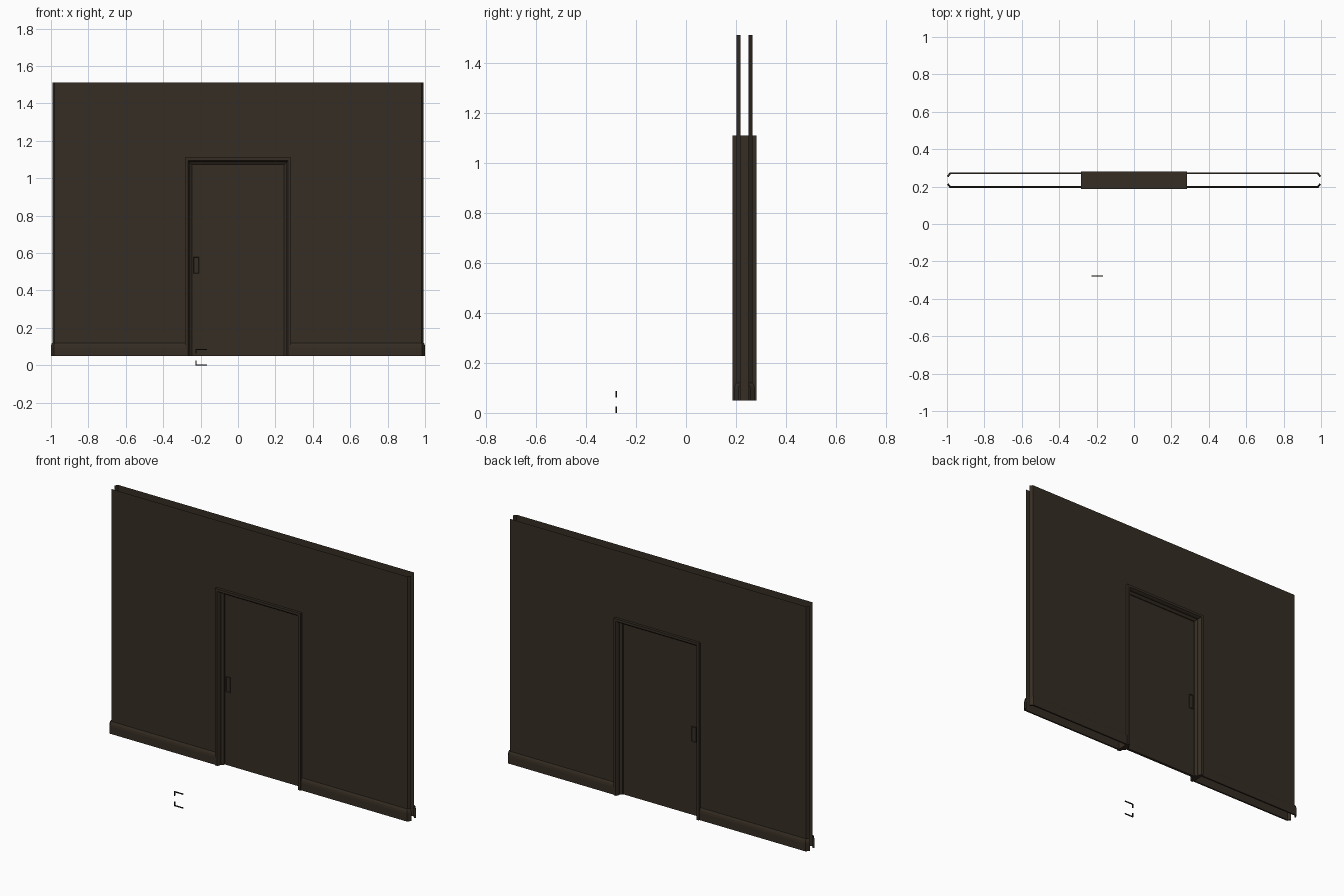
import bpy, bmesh

if "Cube" in bpy.data.objects:
    bpy.data.objects.remove(bpy.data.objects["Cube"])

WALL_Y = 0.234   # middle plane of the wall
FLOOR = 0.05


def material(name, rgb):
    m = bpy.data.materials.new(name)
    m.use_nodes = True
    col = (*rgb, 1)
    m.diffuse_color = col
    bsdf = m.node_tree.nodes["Principled BSDF"]
    bsdf.inputs["Base Color"].default_value = col
    bsdf.inputs["Roughness"].default_value = 0.8
    return m


brown = material("dark brown", (0.036, 0.026, 0.017))
black = material("near black", (0.012, 0.010, 0.007))


def finish(bm, name, mat, mirror=(False, False), y=WALL_Y):
    me = bpy.data.meshes.new(name)
    bm.to_mesh(me)
    bm.free()
    me.materials.append(mat)
    ob = bpy.data.objects.new(name, me)
    ob.location.y = y
    bpy.context.collection.objects.link(ob)
    if any(mirror):
        mod = ob.modifiers.new("Mirror", 'MIRROR')
        mod.use_axis = (*mirror, False)
    return ob


def sheet(rows, skip=()):
    """Quads between successive rows of points."""
    bm = bmesh.new()
    v = [[bm.verts.new(p) for p in row] for row in rows]
    for r in range(len(v) - 1):
        for c in range(len(v[r]) - 1):
            if (r, c) not in skip:
                bm.faces.new((v[r][c], v[r][c + 1], v[r + 1][c + 1], v[r + 1][c]))
    loose = [p for p in bm.verts if not p.link_faces]
    bmesh.ops.delete(bm, geom=loose, context='VERTS')
    return bm


def box(bm, lo, hi):
    verts = bmesh.ops.create_cube(bm, size=1)["verts"]
    for p in verts:
        p.co = [(a + b) / 2 + (b - a) * t for a, b, t in zip(lo, hi, p.co)]
    return verts


# Wall panels: open sheets with turned-in ends and a doorway
plan = [(0, -0.032), (0.27, -0.032), (0.98, -0.032), (0.992, -0.016)]
rows = [[(x, y, z) for x, y in plan] for z in (FLOOR, 1.097, 1.512)]
finish(sheet(rows, skip={(0, 0)}), "wall_panels", brown, (True, True))

# Baseboards with a rounded top, following the turned-in ends
profile = [(0, FLOOR), (0.01, FLOOR), (0.01, 0.095), (0.008, 0.108),
           (0.004, 0.117), (0, 0.12)]
rows = [[(0.28, -0.032 - d, z), (0.98 + d / 2, -0.032 - d, z),
         (0.992 + 0.8 * d, -0.016 - 0.6 * d, z)] for d, z in profile]
finish(sheet(rows), "baseboards", brown, (True, True))

# Door frame: stepped moulding swept up the jamb and across the head
moulding = [(0.246, 0), (0.246, -0.014), (0.26, -0.024), (0.26, -0.036),
            (0.268, -0.048), (0.283, -0.048), (0.283, 0)]
rows = [[(w, d, FLOOR) for w, d in moulding],
        [(w, d, 0.827 + w) for w, d in moulding],
        [(0, d, 0.827 + w) for w, d in moulding]]
bm = sheet(rows)
bm.verts.ensure_lookup_table()
bm.faces.new(list(bm.verts)[:len(moulding)])
finish(bm, "door_frame", brown, (True, True))

# Door slab
bm = bmesh.new()
box(bm, (-0.25, -0.008, FLOOR), (0.25, 0.008, 1.08))
finish(bm, "door", brown)

# Recessed pull plates on both sides of the door
bm = bmesh.new()
box(bm, (-0.238, -0.013, 0.49), (-0.208, -0.007, 0.58))
bm.normal_update()
front = [f for f in bm.faces if f.normal.y < -0.9]
bmesh.ops.inset_region(bm, faces=front, thickness=0.004, depth=-0.004)
finish(bm, "door_pulls", brown, (False, True))

# Loose corner brackets in front of the wall
bm = bmesh.new()
for edge, inward in ((0, 1), (0.088, -1)):
    def span(a, b):
        return sorted((edge + inward * a, edge + inward * b))
    z0, z1 = span(0, 0.026)
    box(bm, (-0.227, -0.003, z0), (-0.221, 0.003, z1))
    z0, z1 = span(0, 0.005)
    box(bm, (-0.221, -0.003, z0), (-0.167, 0.003, z1))
finish(bm, "corner_brackets", black, y=-0.279)
